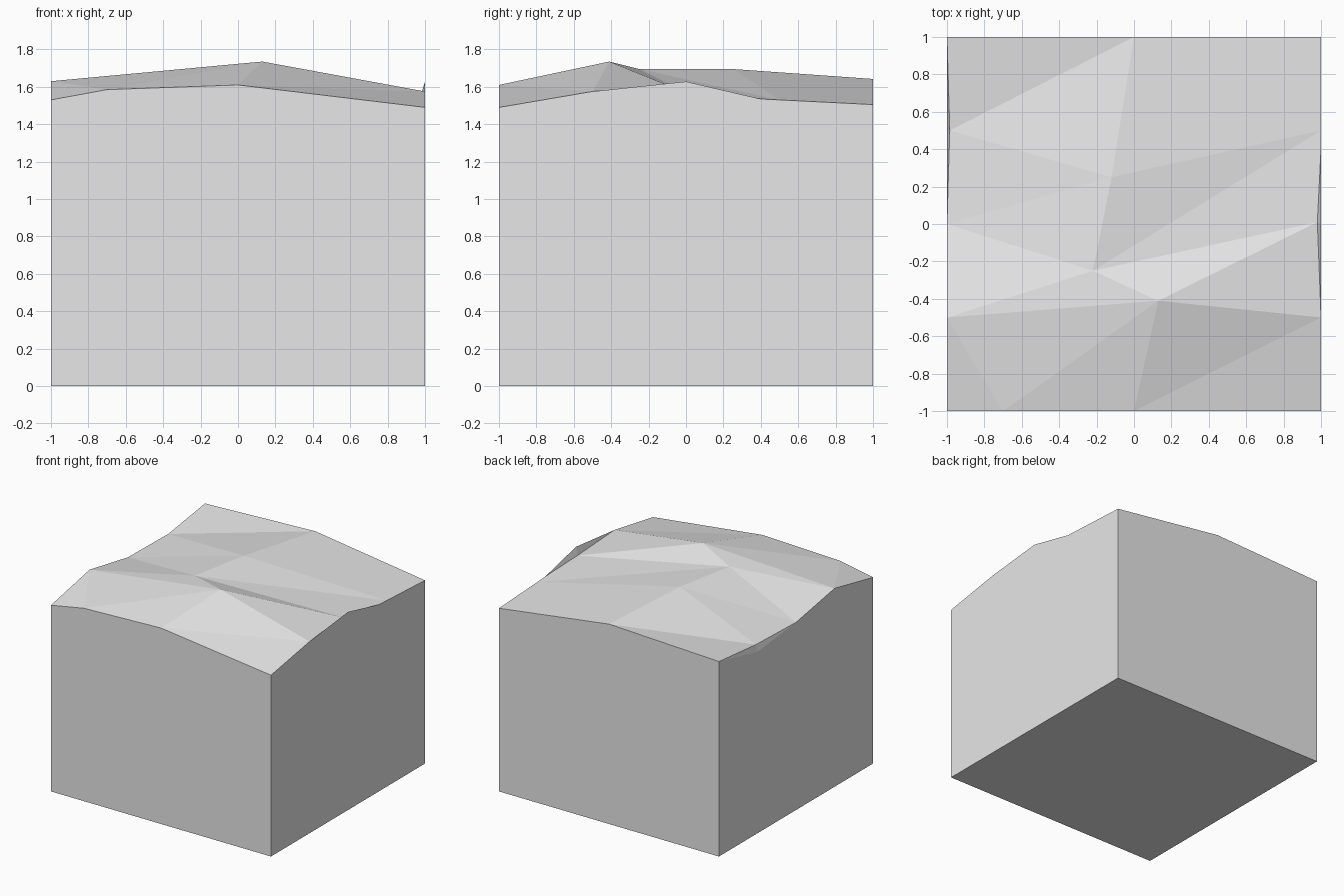
import bpy
import bmesh

cube = bpy.data.objects.get("Cube")
if cube:
    bpy.data.objects.remove(cube, do_unlink=True)

# Upper rim of the block, counterclockwise from the front right corner
rim = {
    "front_right": (-1, -1, 1.53),
    "front_bend": (-0.7, -1, 1.585),
    "front_mid": (0, -1, 1.61),
    "front_left": (1, -1, 1.49),
    "left_front": (1, -0.5, 1.575),
    "left_mid": (1, 0, 1.628),
    "left_bend": (1, 0.4, 1.535),
    "left_back": (1, 0.5, 1.53),
    "back_left": (1, 1, 1.505),
    "back_mid": (0, 1, 1.642),
    "back_right": (-1, 1, 1.602),
    "right_back": (-1, 0.5, 1.49),
    "right_mid": (-1, 0, 1.542),
    "right_front": (-1, -0.5, 1.63),
}

# Hills and dips inside the rim
inner = {
    "peak": (0.13, -0.41, 1.735),
    "ridge": (-0.22, -0.25, 1.695),
    "crest": (-0.12, 0.25, 1.695),
    "dip": (0.98, 0.01, 1.565),
    "notch": (-0.985, 0.5, 1.546),
}

# Each fan is a centre point and the points around it
fans = [
    ("peak", "right_front front_bend front_mid left_front dip ridge right_front"),
    ("dip", "left_front left_mid left_bend left_back ridge"),
    ("ridge", "left_back crest right_mid right_front"),
    ("crest", "left_back back_left back_mid notch right_mid"),
    ("notch", "back_mid back_right right_back right_mid"),
    ("front_right", "front_bend right_front"),
    ("front_left", "left_front front_mid"),
]

bm = bmesh.new()
points = {name: bm.verts.new(co) for name, co in {**rim, **inner}.items()}

# Faceted ground surface
for centre, ring in fans:
    names = ring.split()
    for a, b in zip(names, names[1:]):
        bm.faces.new([points[centre], points[a], points[b]])

# Straight walls and flat base
top = [points[name] for name in rim]
base = [bm.verts.new((v.co.x, v.co.y, 0)) for v in top]
for i in range(len(top)):
    bm.faces.new([top[i - 1], base[i - 1], base[i], top[i]])
bm.faces.new(base[::-1])
bmesh.ops.recalc_face_normals(bm, faces=bm.faces)

mesh = bpy.data.meshes.new("ground_block")
bm.to_mesh(mesh)
bm.free()
block = bpy.data.objects.new("ground_block", mesh)
bpy.context.collection.objects.link(block)

# Single light grey material
grey = bpy.data.materials.new("light_grey")
grey.use_nodes = True
colour = (0.8, 0.8, 0.8, 1)
grey.diffuse_color = colour
grey.node_tree.nodes["Principled BSDF"].inputs["Base Color"].default_value = colour
mesh.materials.append(grey)
